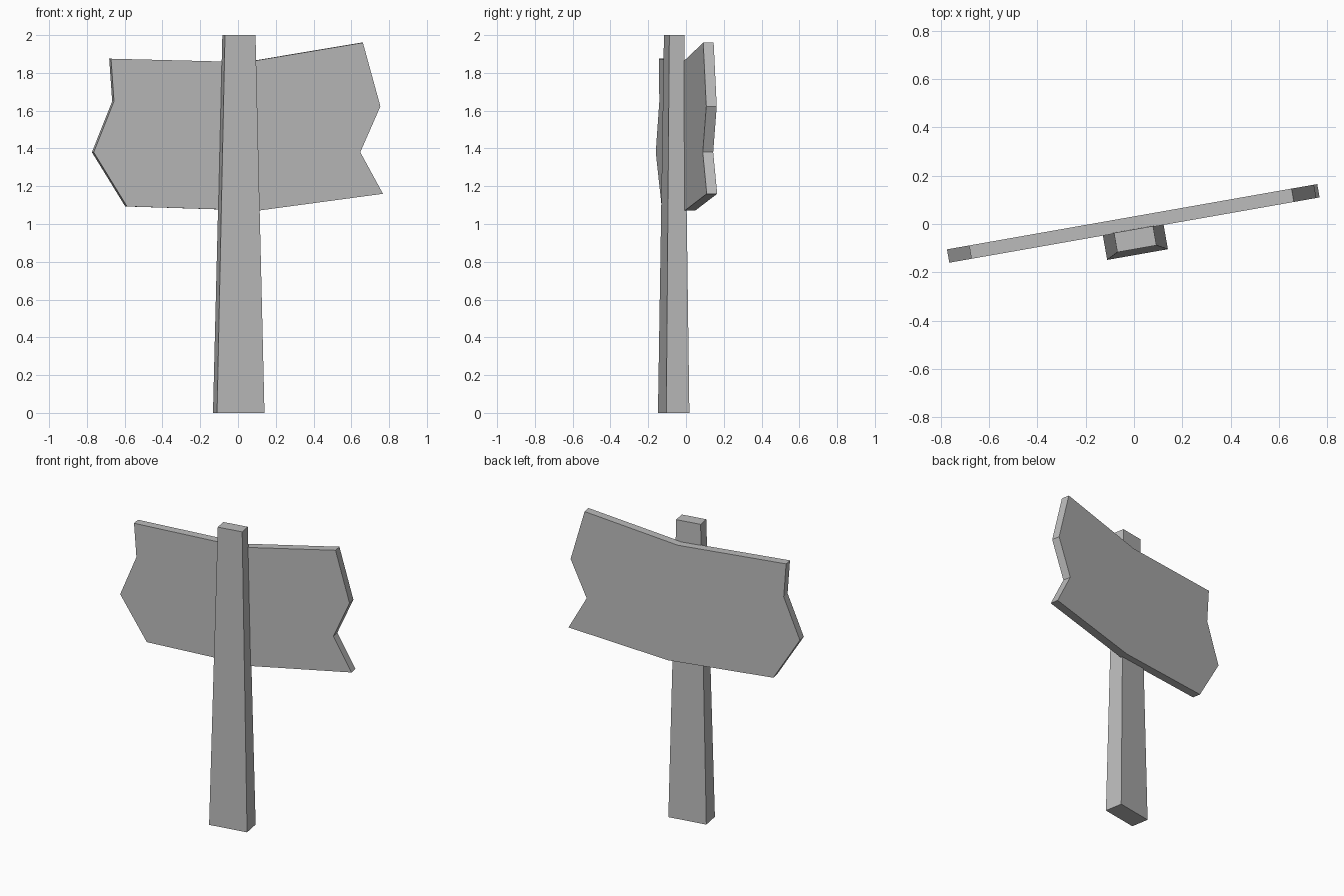
import bpy, bmesh
from math import radians
from mathutils import Matrix

cube = bpy.data.objects.get("Cube")
if cube:
    bpy.data.objects.remove(cube)

grey = bpy.data.materials.new("plain grey")
grey.use_nodes = True
colour = (0.5, 0.5, 0.5, 1)
grey.diffuse_color = colour
grey.node_tree.nodes["Principled BSDF"].inputs["Base Color"].default_value = colour

# The whole sign is turned slightly about the vertical
TURN = Matrix.Rotation(radians(10), 4, "Z")


def loft(name, start, end):
    """Solid between two matching outlines, with flat faces."""
    bm = bmesh.new()
    a = [bm.verts.new(p) for p in start]
    b = [bm.verts.new(p) for p in end]
    bm.faces.new(a)
    bm.faces.new(b)
    for i in range(len(a)):
        j = (i + 1) % len(a)
        bm.faces.new((a[i], a[j], b[j], b[i]))
    bmesh.ops.recalc_face_normals(bm, faces=bm.faces)
    bm.transform(TURN)
    mesh = bpy.data.meshes.new(name)
    bm.to_mesh(mesh)
    bm.free()
    mesh.materials.append(grey)
    obj = bpy.data.objects.new(name, mesh)
    bpy.context.collection.objects.link(obj)
    return obj


def rectangle(x0, x1, y0, y1, z):
    return [(x0, y0, z), (x1, y0, z), (x1, y1, z), (x0, y1, z)]


# Tapered post
loft("post",
     rectangle(-0.135, 0.12, -0.127, -0.003, 0),
     rectangle(-0.088, 0.076, -0.103, -0.022, 2))

# Bent arrow board: pointed on one end, notched on the other
outline = [(-0.687, 1.875), (0.041, 1.857), (0.667, 1.96), (0.761, 1.623),
           (0.653, 1.38), (0.775, 1.16), (0.105, 1.071), (-0.601, 1.093),
           (-0.78, 1.38), (-0.671, 1.65)]
loft("arrow_board",
     [(x, -0.025, z) for x, z in outline],
     [(x, 0.031, z) for x, z in outline])
